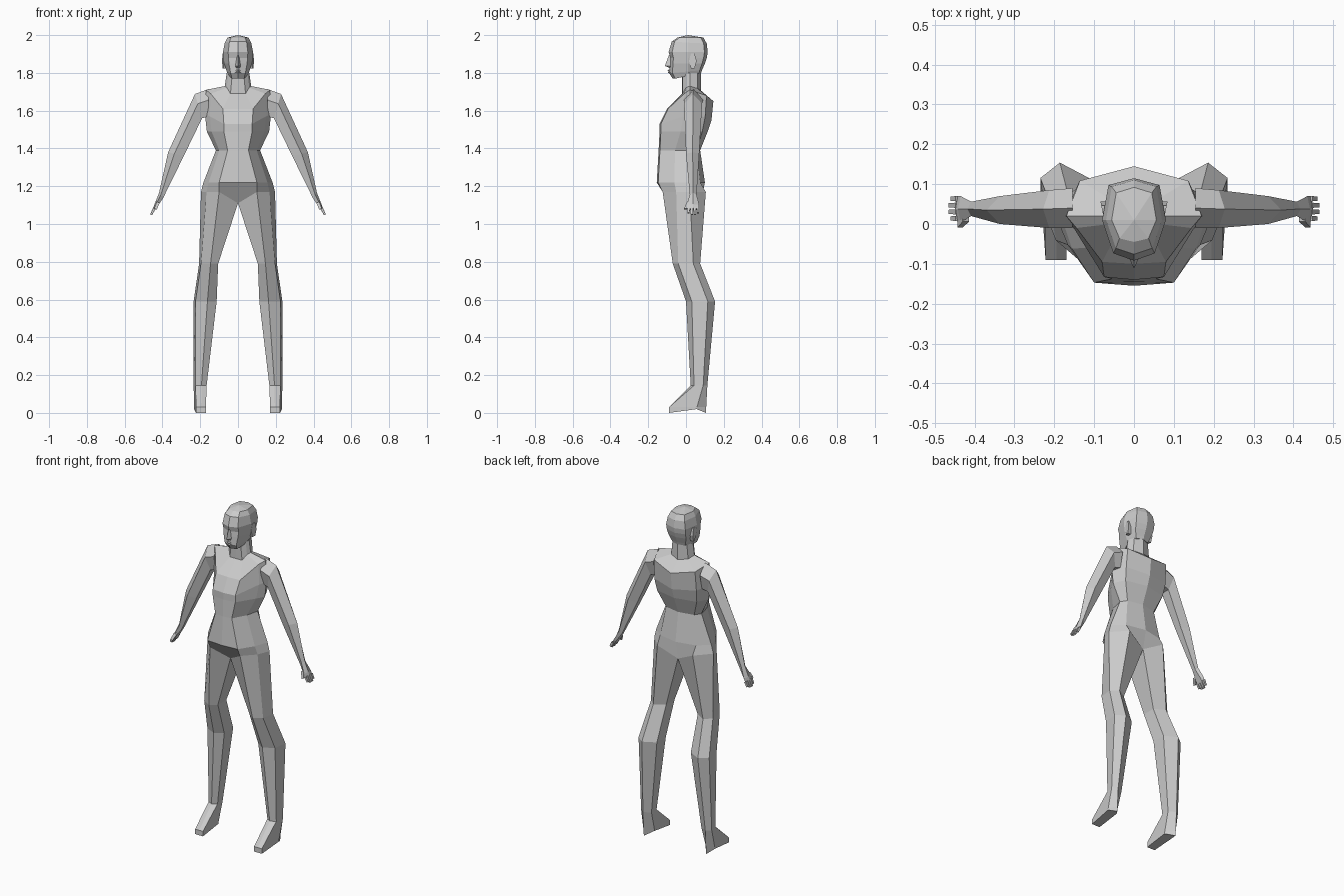
import bpy
import bmesh
from math import cos, sin, tau

cube = bpy.data.objects.get("Cube")
if cube:
    bpy.data.objects.remove(cube, do_unlink=True)

# One flat grey for the whole figure
shade = (0.6, 0.6, 0.6, 1)
grey = bpy.data.materials.new("plain grey")
grey.use_nodes = True
grey.diffuse_color = shade
shader = grey.node_tree.nodes["Principled BSDF"]
shader.inputs["Base Color"].default_value = shade
shader.inputs["Roughness"].default_value = 0.8


def mix(start, end, factor):
    return start + (end - start) * factor


def skin(bm, rings, side=1, closed=False, cap_first=False, cap_last=False):
    """Join neighbouring cross-sections with quads; side mirrors them in x."""
    rows = [[bm.verts.new((side * x, y, z)) for x, y, z in ring] for ring in rings]
    count = len(rows[0])
    for low, high in zip(rows, rows[1:]):
        for i in range(count if closed else count - 1):
            j = (i + 1) % count
            bm.faces.new((low[i], low[j], high[j], high[i]))
    if cap_first:
        bm.faces.new(rows[0])
    if cap_last:
        bm.faces.new(rows[-1])


def finish(name, bm):
    """Weld the seams and make a flat-shaded object."""
    bmesh.ops.remove_doubles(bm, verts=bm.verts, dist=0.0005)
    bmesh.ops.recalc_face_normals(bm, faces=bm.faces)
    mesh = bpy.data.meshes.new(name)
    bm.to_mesh(mesh)
    bm.free()
    mesh.materials.append(grey)
    bpy.context.collection.objects.link(bpy.data.objects.new(name, mesh))


def symmetric(name, rings, cap_first=False):
    """Half cross-sections from front centre to back centre, built on both sides."""
    bm = bmesh.new()
    for side in (1, -1):
        skin(bm, rings, side, cap_first=cap_first)
    finish(name, bm)


def paired(name, *tubes, cap_first=True):
    """Closed tubes built once for the left and once for the right."""
    for label, side in (("left", 1), ("right", -1)):
        bm = bmesh.new()
        for rings in tubes:
            skin(bm, rings, side, closed=True, cap_first=cap_first, cap_last=True)
        finish(label + "_" + name, bm)


def trunk_section(z, panel, width, front, back,
                  slope=0.4, tuck=0.8, lift=0, drop=0, pinch=1):
    """Half section: flat front panel, slanted flank, side, back corner, spine."""
    return [(0, front * pinch, z - drop),
            (panel, front * 0.95, z),
            (width * 0.85, front * slope, z + lift * 0.8),
            (width, 0.02, z + lift),
            (width * tuck, back * 0.75, z + lift * 0.7),
            (0, back * pinch, z + lift * 0.4 - drop)]


def leg_section(z, inner, outer, front, back, corner=0.2, arch=0):
    """Six-sided section with a ridge at the shin and at the calf."""
    near = mix(front, back, corner)
    far = mix(front, back, 0.75)
    return [(inner, near, z),
            (mix(inner, outer, 0.4), front, z),
            (outer - 0.01, near, z),
            (outer, far, z + arch),
            (mix(inner, outer, 0.6), back, z),
            (inner, far, z + arch)]


def arm_section(top, under, front, back):
    """Five-sided section: ridge on top, flat strip underneath."""
    ridge = [mix(u, t, 0.6) for u, t in zip(under, top)]
    return [(top[0], mix(front, back, 0.5), top[1]),
            (ridge[0], front, ridge[1]),
            (under[0], mix(front, back, 0.2), under[1]),
            (under[0], mix(front, back, 0.8), under[1]),
            (ridge[0], back, ridge[1])]


def head_section(z, width, front, back, tilt=0):
    """Half section: face centre, cheek, temple, back corner, back centre."""
    return [(0, front, z),
            (width * 0.65, front * 0.8, z),
            (width, 0.01, z + tilt * 0.5),
            (width * 0.8, back * 0.85, z + tilt * 0.9),
            (0, back, z + tilt)]


def taper(start, end, size):
    """Small tapered box between two points, for fingers and thumb."""
    rings = []
    for (x, y, z), half in ((start, size), (end, size * 0.8)):
        rings.append([(x + i * half, y + j * half, z + i * half / 2)
                      for i, j in ((1, -1), (1, 1), (-1, 1), (-1, -1))])
    return rings


# Torso and neck, from the throat down to the hips
hips = trunk_section(1.17, 0.1, 0.196, -0.13, 0.14,
                     tuck=0.6, drop=0.06, pinch=0.55)
symmetric("torso", [
    trunk_section(1.8, 0.03, 0.06, -0.02, 0.08, slope=0),
    trunk_section(1.69, 0.04, 0.07, -0.02, 0.08, slope=0, lift=0.04),
    trunk_section(1.61, 0.08, 0.17, -0.1, 0.145, slope=0.1, lift=0.1),
    trunk_section(1.53, 0.075, 0.175, -0.14, 0.135, slope=0.1, lift=0.05),
    trunk_section(1.49, 0.075, 0.165, -0.14, 0.115, slope=0.2),
    trunk_section(1.39, 0.055, 0.117, -0.145, 0.075),
    trunk_section(1.22, 0.1, 0.183, -0.155, 0.1, tuck=0.65),
    hips])

# Legs and feet
paired("leg", [
    hips,
    leg_section(0.79, 0.105, 0.206, -0.07, 0.075),
    leg_section(0.59, 0.113, 0.235, 0, 0.154),
    leg_section(0.145, 0.166, 0.235, 0.025, 0.113),
    leg_section(0.03, 0.17, 0.232, -0.09, 0.107, corner=0),
    leg_section(0, 0.17, 0.232, -0.09, 0.105, corner=0, arch=0.02),
], cap_first=False)

# Arms with palm, fingers and thumb
arm = [
    arm_section((0.155, 1.715), (0.155, 1.57), -0.01, 0.09),
    arm_section((0.228, 1.688), (0.19, 1.56), -0.01, 0.085),
    arm_section((0.37, 1.38), (0.287, 1.36), 0, 0.07),
    arm_section((0.418, 1.165), (0.395, 1.14), 0.02, 0.056),
    arm_section((0.442, 1.105), (0.425, 1.095), 0.004, 0.07),
    arm_section((0.449, 1.085), (0.437, 1.075), 0.006, 0.07)]
fingers = []
for i, reach in enumerate((0.014, 0.018, 0.018, 0.014)):
    y = 0.014 + i * 0.0165
    fingers.append(taper((0.442, y, 1.085), (0.442 + reach, y, 1.085 - reach * 2), 0.0065))
thumb = taper((0.422, 0.014, 1.115), (0.437, -0.003, 1.08), 0.008)
paired("arm", arm, thumb, *fingers)

# Head, from the chin up to the crown
crown = [(0, 0.01, 2)] * 5
symmetric("head", [
    head_section(1.77, 0.05, -0.07, 0.08, tilt=0.03),
    head_section(1.8, 0.06, -0.09, 0.085, tilt=0.015),
    head_section(1.85, 0.074, -0.086, 0.1),
    head_section(1.88, 0.078, -0.083, 0.11),
    head_section(1.91, 0.08, -0.092, 0.115),
    head_section(1.965, 0.07, -0.076, 0.11, tilt=-0.01),
    head_section(1.987, 0.056, -0.045, 0.092),
    crown,
], cap_first=True)

# Nose: a wedge from the brow to the upper lip
symmetric("nose", [[(0, front, z), (width, -0.078, z)] for z, width, front in
                   ((1.895, 0.005, -0.09), (1.837, 0.016, -0.112), (1.825, 0.012, -0.084))])

# Lips: two small ridges with a crease between them
symmetric("lips", [[(0, front, 1.82 - i * 0.006), (0.02, -0.079, 1.82 - i * 0.006)]
                   for i, front in enumerate((-0.087, -0.098, -0.092, -0.097, -0.087))])

# Ears: a thin six-sided plate flaring outwards
outline = [(0.036 + cos(tau * i / 6) * 0.02, 1.863 + sin(tau * i / 6) * 0.045)
           for i in range(6)]
paired("ear", [[(0.062, y, z) for y, z in outline],
               [(0.073 + y * 0.2, y, z) for y, z in outline]])
